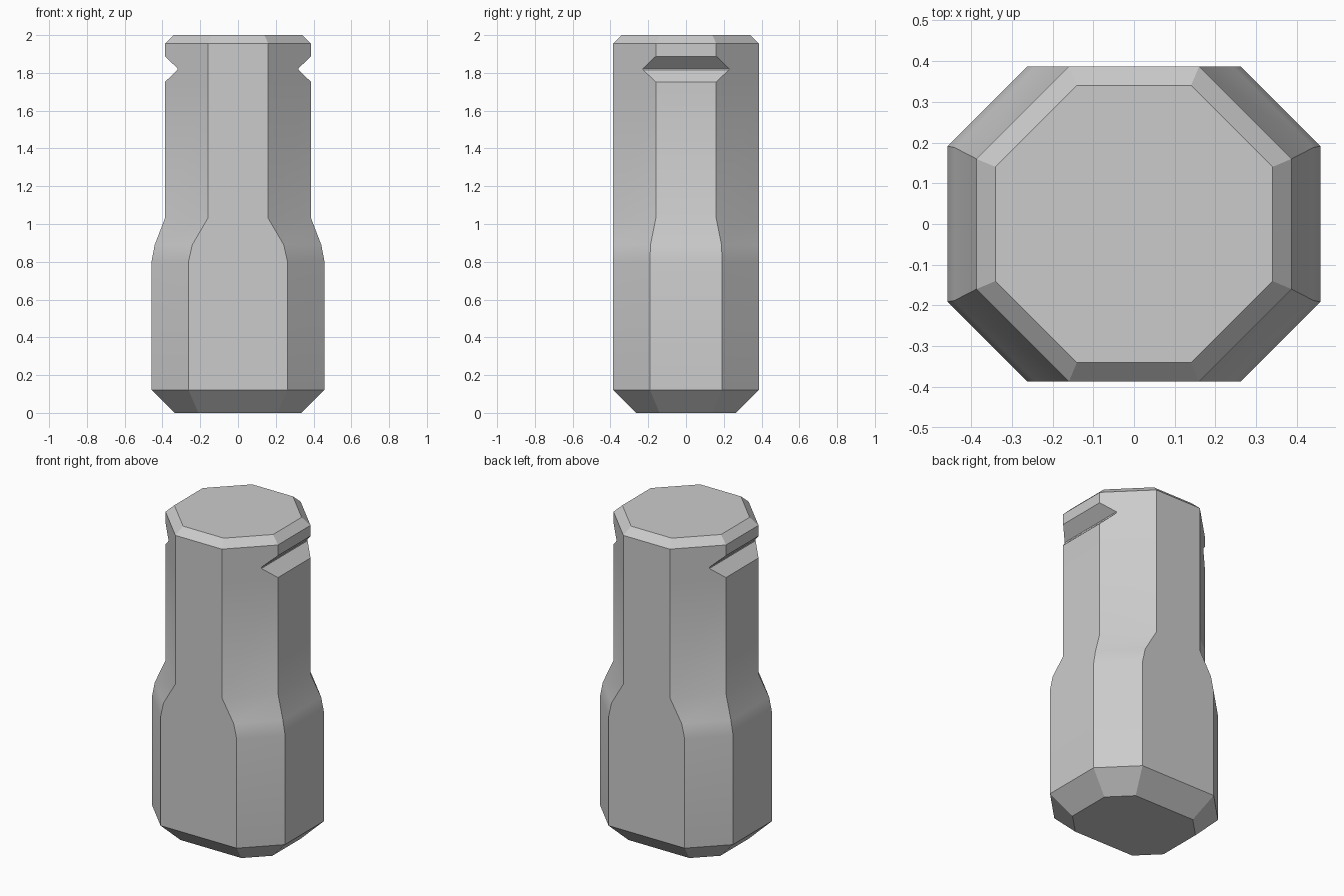
import bpy
import bmesh

cube = bpy.data.objects.get("Cube")
if cube:
    bpy.data.objects.remove(cube, do_unlink=True)

# Plain grey material
grey = bpy.data.materials.new("plain_grey")
grey.use_nodes = True
colour = (0.6, 0.6, 0.6, 1.0)
grey.diffuse_color = colour
grey.node_tree.nodes["Principled BSDF"].inputs["Base Color"].default_value = colour


def octagon(bm, z, half_x, half_y, flat_x, flat_y):
    """Ring of eight corners: flat_x, flat_y are the half widths of the flats."""
    quarter = [(half_x, flat_y), (flat_x, half_y)]
    ring = quarter + [(-x, y) for x, y in reversed(quarter)]
    ring += [(-x, -y) for x, y in ring]
    return [bm.verts.new((x, y, z)) for x, y in ring]


# Sections from the foot up: z, half_x, half_y, flat_x, flat_y
sections = [
    (0.0, 0.335, 0.265, 0.21, 0.14),        # foot chamfer
    (0.122, 0.458, 0.387, 0.262, 0.191),    # wide grip
    (0.80, 0.458, 0.387, 0.262, 0.191),
    (0.89, 0.441, 0.387, 0.242, 0.188),     # shoulder
    (1.03, 0.387, 0.387, 0.16, 0.16),       # neck
    (1.752, 0.387, 0.387, 0.16, 0.16),      # side notches
    (1.816, 0.32, 0.387, 0.16, 0.227),
    (1.824, 0.32, 0.387, 0.16, 0.227),
    (1.888, 0.387, 0.387, 0.16, 0.16),
    (1.955, 0.387, 0.387, 0.16, 0.16),      # top chamfer
    (2.0, 0.34, 0.34, 0.14, 0.14),
]

bm = bmesh.new()
rings = [octagon(bm, *s) for s in sections]
for low, high in zip(rings, rings[1:]):
    for i in range(8):
        j = (i + 1) % 8
        bm.faces.new((low[i], low[j], high[j], high[i]))
bm.faces.new(rings[0])
bm.faces.new(rings[-1])
bmesh.ops.recalc_face_normals(bm, faces=bm.faces)

mesh = bpy.data.meshes.new("notched_plug")
bm.to_mesh(mesh)
bm.free()
mesh.materials.append(grey)
plug = bpy.data.objects.new("notched_plug", mesh)
bpy.context.collection.objects.link(plug)

# Smooth shoulder, crisp facets
bpy.ops.object.select_all(action="DESELECT")
plug.select_set(True)
bpy.context.view_layer.objects.active = plug
bpy.ops.object.shade_smooth_by_angle(angle=0.52)
